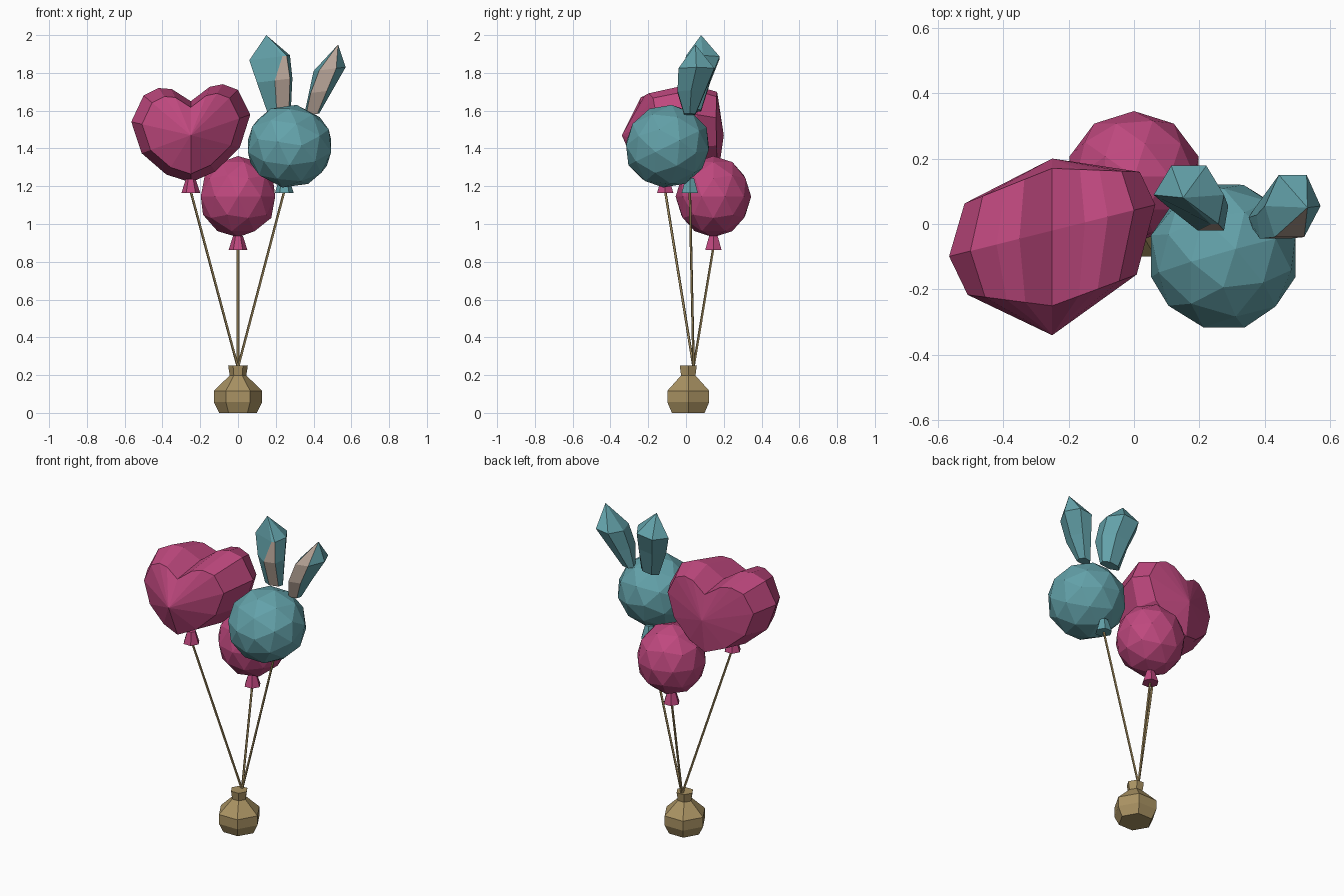
import bpy, bmesh, math
from mathutils import Vector

cube = bpy.data.objects.get("Cube")
if cube:
    bpy.data.objects.remove(cube, do_unlink=True)


def material(name, color):
    mat = bpy.data.materials.new(name)
    mat.use_nodes = True
    mat.diffuse_color = (*color, 1)
    mat.node_tree.nodes["Principled BSDF"].inputs["Base Color"].default_value = (*color, 1)
    return mat


PINK = material("raspberry pink", (0.52, 0.065, 0.21))
TEAL = material("dusty teal", (0.125, 0.36, 0.40))
TAN = material("sack tan", (0.40, 0.29, 0.125))
BEIGE = material("inner ear beige", (0.47, 0.37, 0.31))


def finish(name, bm, *mats):
    bmesh.ops.recalc_face_normals(bm, faces=bm.faces)
    mesh = bpy.data.meshes.new(name)
    bm.to_mesh(mesh)
    bm.free()
    for mat in mats:
        mesh.materials.append(mat)
    obj = bpy.data.objects.new(name, mesh)
    bpy.context.collection.objects.link(obj)
    return obj


def bridge(bm, a, b):
    """Join two vertex loops with quads and return the faces."""
    n = len(a)
    return [bm.faces.new((a[i], a[(i + 1) % n], b[(i + 1) % n], b[i])) for i in range(n)]


def fan(bm, loop, point):
    """Close a loop to a single point."""
    tip = bm.verts.new(point)
    n = len(loop)
    return [bm.faces.new((loop[i], loop[(i + 1) % n], tip)) for i in range(n)]


def lathe(name, center, profile, mat, sides=6):
    """Low-sided turned shape from (radius, z) pairs."""
    bm = bmesh.new()
    loops = []
    for r, z in profile:
        angles = [math.tau * i / sides for i in range(sides)]
        loops.append([bm.verts.new((center[0] + r * math.cos(a), center[1] + r * math.sin(a), z))
                      for a in angles])
    for a, b in zip(loops, loops[1:]):
        bridge(bm, a, b)
    bm.faces.new(loops[0])
    bm.faces.new(loops[-1])
    return finish(name, bm, mat)


def ball(name, center, radii, tilt, mat):
    bm = bmesh.new()
    bmesh.ops.create_icosphere(bm, subdivisions=2, radius=1)
    obj = finish(name, bm, mat)
    obj.location, obj.scale, obj.rotation_euler = center, radii, (tilt, 0, 0)
    return obj


def string(name, start, end):
    start, end = Vector(start), Vector(end)
    bm = bmesh.new()
    bmesh.ops.create_cone(bm, cap_ends=True, segments=5, radius1=0.007, radius2=0.007,
                          depth=(end - start).length)
    obj = finish(name, bm, TAN)
    obj.location = (start + end) / 2
    obj.rotation_euler = (end - start).to_track_quat("Z", "Y").to_euler()
    return obj


def heart(name, center):
    """Puffed heart: three outline loops closed by a front and a back point."""
    half = [(0.10, 0.25), (0.17, 0.26), (0.25, 0.225), (0.315, 0.09), (0.26, -0.08), (0.13, -0.20)]
    outline = ([(0, 0.18)] + half + [(0, -0.25)] + [(-x, z) for x, z in reversed(half)])
    bm = bmesh.new()
    loops = []
    # depth, scale, sideways skew, bulge
    for y, s, skew, bulge in ((-0.25, 0.82, 0.12, 0.25), (-0.02, 1, 0.25, 0), (0.17, 0.85, 0.18, -0.22)):
        loops.append([bm.verts.new((center[0] + x * s, y + skew * x * s + bulge * abs(x * s),
                                    center[1] + (z + 0.06 * x) * s)) for x, z in outline])
    for a, b in zip(loops, loops[1:]):
        bridge(bm, a, b)
    fan(bm, loops[0], (center[0], -0.34, center[1]))
    fan(bm, loops[-1], (center[0], 0.20, center[1]))
    return finish(name, bm, PINK)


def ear(name, rings, tip, beige_bands):
    """Faceted ear from six-point rings; the flat front strip is the inner ear."""
    bm = bmesh.new()
    loops = []
    for z, left, right, front, back, f_left, f_right in rings:
        w, mid = right - left, (front + back) / 2
        pts = [(f_left, front), (f_right, front), (right, mid),
               (right - w * 0.25, back), (left + w * 0.25, back), (left, mid)]
        loops.append([bm.verts.new((x, y, z + 0.12 * (x - (left + right) / 2))) for x, y in pts])
    bm.faces.new(loops[0])
    bands = [bridge(bm, a, b) for a, b in zip(loops, loops[1:])]
    bands.append(fan(bm, loops[-1], tip))
    for band in bands[:beige_bands]:
        band[0].material_index = 1
    return finish(name, bm, TEAL, BEIGE)


# Weighted sack with gathered neck
lathe("sack", (0, 0.012), [(0.10, 0), (0.128, 0.057), (0.128, 0.117), (0.044, 0.198), (0.052, 0.25)], TAN)

# Balloons
heart("heart_balloon", (-0.25, 1.47))
ball("round_balloon", (0, 0.145, 1.145), (0.207, 0.2, 0.215), 0, PINK)
ball("eared_balloon", (0.273, -0.098, 1.412), (0.232, 0.23, 0.22), 0.45, TEAL)

# Ears: height, left, right, front, back, inner left, inner right
ear("right_ear", [(1.60, 0.155, 0.28, 0.02, 0.08, 0.205, 0.27),
                  (1.76, 0.10, 0.288, -0.02, 0.13, 0.195, 0.275),
                  (1.88, 0.06, 0.275, 0.0, 0.178, 0.235, 0.258)], (0.15, 0.08, 2.0), 2)
ear("left_ear", [(1.58, 0.35, 0.43, -0.01, 0.05, 0.36, 0.42),
                 (1.70, 0.375, 0.50, -0.045, 0.10, 0.385, 0.47),
                 (1.82, 0.40, 0.57, -0.04, 0.15, 0.43, 0.52)], (0.53, 0.05, 1.95), 3)

# Knots and strings
for name, (x, y, z), top, mat in (("heart", (-0.25, -0.11, 1.163), 0.075, PINK),
                                  ("round", (0, 0.145, 0.862), 0.075, PINK),
                                  ("eared", (0.245, 0.02, 1.163), 0.08, TEAL)):
    lathe(name + "_knot", (x, y), [(0.05, z), (0.026, z + top)], mat)
    string(name + "_string", (0, 0.04, 0.24), (x, y, z + 0.01))
